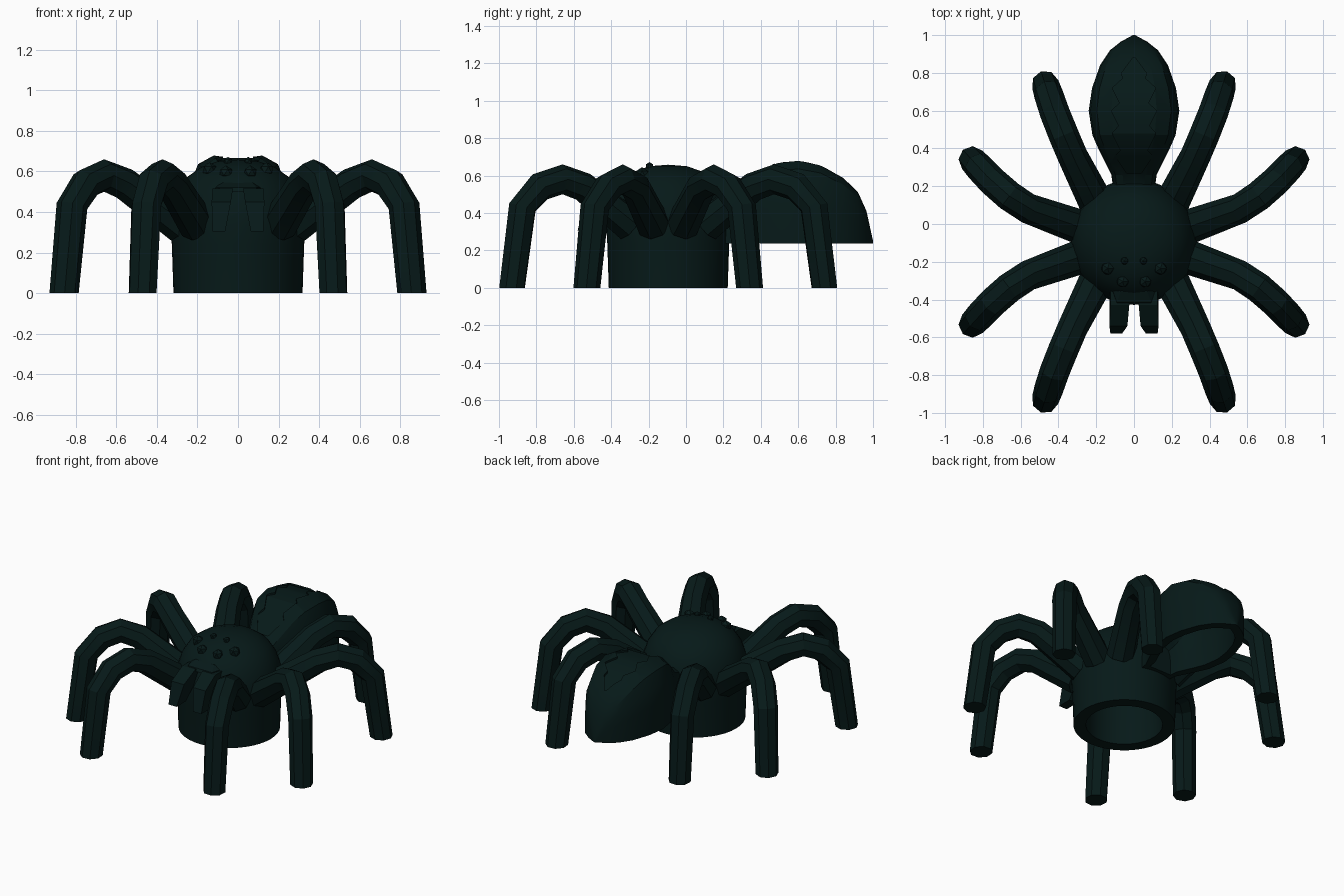
import bpy
import bmesh
import math
from mathutils import Vector, Matrix

default_cube = bpy.data.objects.get("Cube")
if default_cube:
    bpy.data.objects.remove(default_cube, do_unlink=True)

CENTER_Y = -0.095
COLOUR = (0.002, 0.010, 0.0095, 1.0)

material = bpy.data.materials.new("dark_teal")
material.use_nodes = True
material.diffuse_color = COLOUR
shader = material.node_tree.nodes["Principled BSDF"]
shader.inputs["Base Color"].default_value = COLOUR


def finish(bm, name):
    """Turn a bmesh into a named, coloured object."""
    bmesh.ops.remove_doubles(bm, verts=bm.verts, dist=0.0005)
    bmesh.ops.recalc_face_normals(bm, faces=bm.faces)
    mesh = bpy.data.meshes.new(name)
    bm.to_mesh(mesh)
    bm.free()
    mesh.materials.append(material)
    obj = bpy.data.objects.new(name, mesh)
    bpy.context.collection.objects.link(obj)
    return obj


def smooth(obj, degrees=28):
    bpy.ops.object.select_all(action="DESELECT")
    obj.select_set(True)
    bpy.context.view_layer.objects.active = obj
    bpy.ops.object.shade_smooth_by_angle(angle=math.radians(degrees))


def skin(bm, rings, closed=True):
    """Bridge successive point rings and return their vertex loops."""
    loops = [[bm.verts.new(p) for p in ring] for ring in rings]
    for a, b in zip(loops, loops[1:]):
        for i in range(len(a) if closed else len(a) - 1):
            j = (i + 1) % len(a)
            bm.faces.new((a[i], a[j], b[j], b[i]))
    bm.faces.new(loops[0])
    bm.faces.new(loops[-1])
    return loops


def loft(rings, name):
    bm = bmesh.new()
    skin(bm, rings)
    return finish(bm, name)


# Hollow domed body on a round collar
bm = bmesh.new()
profile = [(0.24, 0), (0.318, 0), (0.326, 0.24), (0.333, 0.34), (0.324, 0.42),
           (0.298, 0.5), (0.25, 0.573), (0.18, 0.622), (0.1, 0.65), (0, 0.658),
           (0, 0.54), (0.13, 0.51), (0.21, 0.42), (0.24, 0.28), (0.24, 0)]
verts = [bm.verts.new((r, CENTER_Y, z)) for r, z in profile]
edges = [bm.edges.new(pair) for pair in zip(verts, verts[1:])]
bmesh.ops.spin(bm, geom=verts + edges, cent=(0, CENTER_Y, 0),
               axis=(0, 0, 1), angle=math.tau, steps=40)
smooth(finish(bm, "body"))


# Abdomen: outer and inner skins joined by a flat rim, open underneath
BASE = 0.238
ABDOMEN = [(0.19, 0.11, 0.46), (0.26, 0.12, 0.49), (0.32, 0.15, 0.55),
           (0.39, 0.185, 0.62), (0.47, 0.22, 0.67), (0.6, 0.24, 0.685),
           (0.72, 0.222, 0.66), (0.84, 0.18, 0.59), (0.92, 0.127, 0.51),
           (0.965, 0.07, 0.41), (1.0, 0.006, 0.25)]
SECTION = [(1, 0), (1, 0.45), (0.96, 0.7), (0.82, 0.89), (0.5, 0.985), (0, 1)]


def arch(y, w, top):
    half = [(w * u, y, BASE + (top - BASE) * v) for u, v in SECTION]
    return half + [(-x, y, z) for x, y, z in reversed(half[:-1])]


bm = bmesh.new()
outer = skin(bm, [arch(*station) for station in ABDOMEN], closed=False)
middle = 0.6
inner = skin(bm, [arch(middle + (y - middle) * 0.84, w * 0.76, BASE + (top - BASE) * 0.84)
                  for y, w, top in ABDOMEN], closed=False)
for a, b, c, d in zip(outer, outer[1:], inner, inner[1:]):
    for side in (0, -1):
        bm.faces.new((a[side], b[side], d[side], c[side]))
for end in (0, -1):
    bm.faces.new((outer[end][0], outer[end][-1], inner[end][-1], inner[end][0]))
abdomen = finish(bm, "abdomen")


# Zigzag marking sunk into the top of the abdomen
def top_at(y):
    for (ya, _, za), (yb, _, zb) in zip(ABDOMEN, ABDOMEN[1:]):
        if ya <= y <= yb:
            return za + (zb - za) * (y - ya) / (yb - ya)


ZIGZAG = [(0.27, 0.04), (0.36, 0.1), (0.39, 0.07), (0.48, 0.115), (0.52, 0.08),
          (0.6, 0.12), (0.64, 0.075), (0.72, 0.115), (0.77, 0.06), (0.8, 0.065), (0.88, 0.006)]
rings = []
for y, w in ZIGZAG:
    low = top_at(y) - 0.018
    rings.append([(-w, y, low), (w, y, low), (w, y, 0.9), (-w, y, 0.9)])
cutter = loft(rings, "marking_cutter")
cutter.hide_render = True
cut = abdomen.modifiers.new("marking", "BOOLEAN")
cut.operation = "DIFFERENCE"
cut.solver = "EXACT"
cut.object = cutter
bpy.context.view_layer.objects.active = abdomen
bpy.ops.object.modifier_apply(modifier=cut.name)
bpy.data.objects.remove(cutter, do_unlink=True)
smooth(abdomen, 22)


# Eight arched legs, described once per pair and mirrored
FRONT_LEG = [(0.2, -0.3, 0.335), (0.325, -0.55, 0.54), (0.372, -0.66, 0.58),
             (0.42, -0.78, 0.54), (0.452, -0.875, 0.43), (0.47, -0.93, 0)]
SIDE_LEG = [(0.28, -0.172, 0.335), (0.56, -0.272, 0.54), (0.66, -0.338, 0.58),
            (0.748, -0.415, 0.54), (0.818, -0.488, 0.43), (0.857, -0.53, 0)]
RADII = [0.092, 0.08, 0.08, 0.079, 0.077, 0.072]
SIDES = 8


def leg(path, sx, sy, name):
    pts = [Vector((x * sx, CENTER_Y + (y - CENTER_Y) * sy, z)) for x, y, z in path]
    rings = []
    for i, (p, r) in enumerate(zip(pts, RADII)):
        before, after = pts[max(i - 1, 0)], pts[min(i + 1, len(pts) - 1)]
        tangent = (after - before).normalized()
        flat = Vector((tangent.x, tangent.y, 0)).normalized()
        if i == len(pts) - 1:
            tangent = Vector((0, 0, -1))
        side = Vector((-flat.y, flat.x, 0))
        out = tangent.cross(side).normalized()
        rings.append([p + r * (math.cos(a) * out + math.sin(a) * side)
                      for a in (math.tau * k / SIDES for k in range(SIDES))])
    smooth(loft(rings, name), 20)


for sx, hand in ((1, "left"), (-1, "right")):
    leg(FRONT_LEG, sx, 1, "front_leg_" + hand)
    leg(SIDE_LEG, sx, 1, "front_side_leg_" + hand)
    leg(SIDE_LEG, sx, -1, "back_side_leg_" + hand)
    leg(FRONT_LEG, sx, -1, "back_leg_" + hand)

    # Blunt tapering fangs hanging from the face
    fang = []
    for near, far, back, front, z in ((0.025, 0.125, -0.34, -0.43, 0.515),
                                      (0.035, 0.13, -0.38, -0.54, 0.45),
                                      (0.063, 0.125, -0.48, -0.58, 0.305)):
        fang.append([(near * sx, back, z), (far * sx, back, z),
                     (far * sx, front, z), (near * sx, front, z)])
    loft(fang, "fang_" + hand)

    # Small bead eyes on the dome
    for label, x, y, z, r in (("lower", 0.06, -0.305, 0.595, 0.035),
                              ("outer", 0.14, -0.235, 0.608, 0.037),
                              ("upper", 0.05, -0.195, 0.65, 0.022)):
        bm = bmesh.new()
        bmesh.ops.create_icosphere(bm, subdivisions=1, radius=r,
                                   matrix=Matrix.Translation((x * sx, y, z)))
        finish(bm, label + "_eye_" + hand)

# Brow ridge above the fangs
loft([[(-w, -0.3, z), (w, -0.3, z), (w * 0.7, front, z), (-w * 0.7, front, z)]
      for w, front, z in ((0.13, -0.425, 0.5), (0.13, -0.415, 0.52), (0.1, -0.36, 0.545))],
     "brow")
